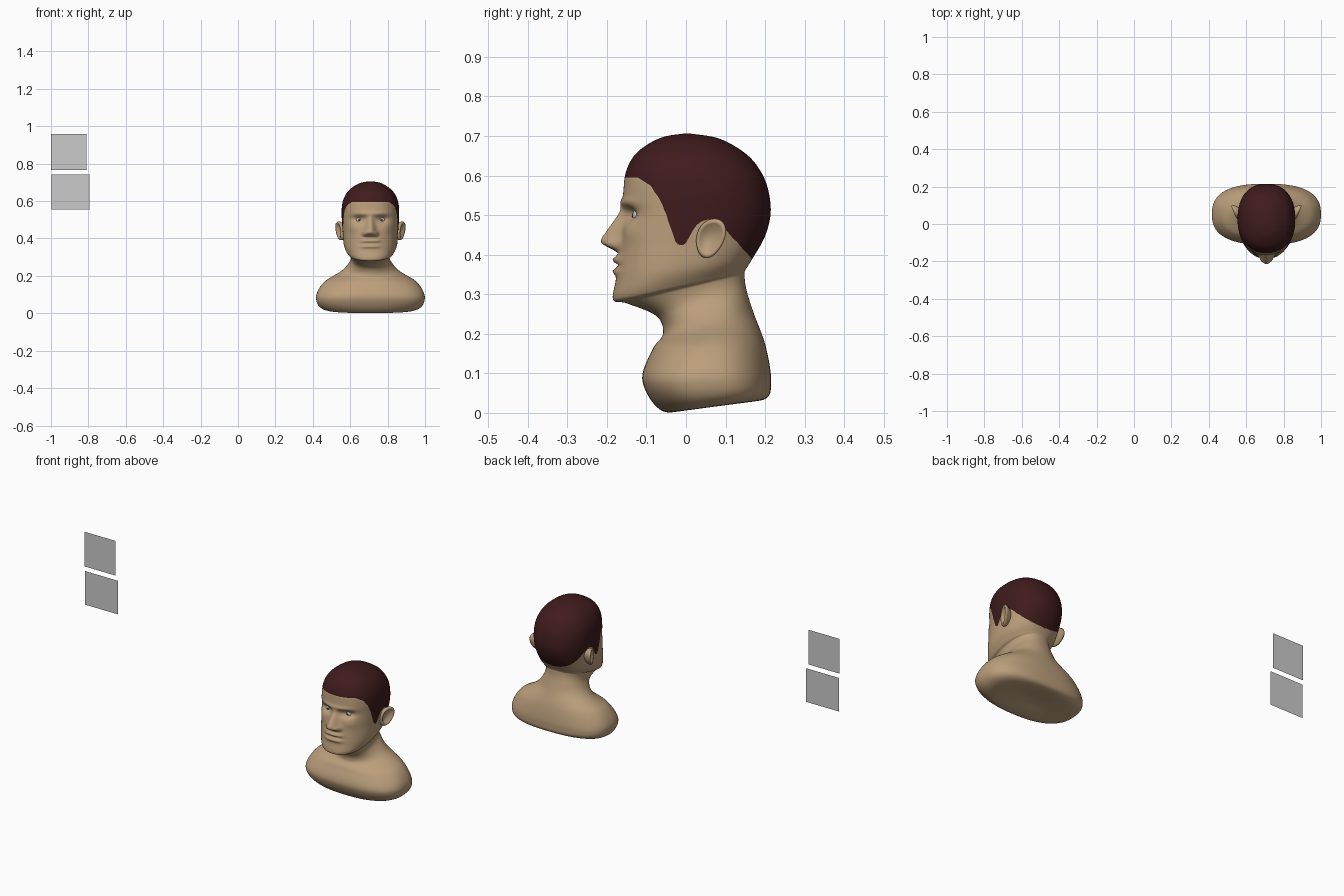
import bpy, bmesh
from math import sin, cos, pi, exp
from mathutils import Vector

if "Cube" in bpy.data.objects:
    bpy.data.objects.remove(bpy.data.objects["Cube"])

CX = 0.708           # bust centre line
SEG, SUB = 192, 12   # loft resolution


def material(name, rgb):
    m = bpy.data.materials.new(name)
    m.diffuse_color = (*rgb, 1)
    m.use_nodes = True
    m.node_tree.nodes["Principled BSDF"].inputs["Base Color"].default_value = m.diffuse_color
    return m


SKIN = material("skin", (0.50, 0.345, 0.20))
HAIR = material("hair_red", (0.05, 0.011, 0.012))
EYE = material("eye_white", (0.60, 0.55, 0.52))
IRIS = material("iris", (0.04, 0.04, 0.05))


def add_object(name, bm, mat=None, smooth=True):
    me = bpy.data.meshes.new(name)
    bm.normal_update()
    for f in bm.faces:
        f.smooth = smooth
    bm.to_mesh(me)
    bm.free()
    ob = bpy.data.objects.new(name, me)
    bpy.context.collection.objects.link(ob)
    if mat:
        me.materials.append(mat)


def skin_rows(bm, rows):
    for a, b in zip(rows, rows[1:]):
        for j in range(len(a)):
            k = (j + 1) % len(a)
            bm.faces.new((a[j], a[k], b[k], b[j]))


# Cross-sections: front y, front z, back y, back z, half width
RINGS = [
    (0.05, 0.025, 0.08, 0.03, 0.02),
    (-0.055, 0.003, 0.195, 0.033, 0.235),
    (-0.11, 0.08, 0.215, 0.08, 0.291),
    (-0.085, 0.160, 0.201, 0.17, 0.250),
    (-0.058, 0.200, 0.172, 0.25, 0.155),
    (-0.075, 0.245, 0.153, 0.31, 0.108),
    (-0.150, 0.277, 0.148, 0.347, 0.106),
    (-0.184, 0.286, 0.150, 0.36, 0.122),
    (-0.177, 0.340, 0.168, 0.39, 0.142),
    (-0.168, 0.425, 0.199, 0.445, 0.148),
    (-0.160, 0.500, 0.214, 0.505, 0.153),
    (-0.158, 0.565, 0.207, 0.567, 0.153),
    (-0.150, 0.615, 0.186, 0.615, 0.142),
    (-0.122, 0.660, 0.150, 0.656, 0.115),
    (-0.065, 0.695, 0.085, 0.693, 0.062),
    (-0.006, 0.706, 0.012, 0.706, 0.006),
]
# Hairline height along y (fringe, sideburn, ear notch, nape)
HAIRLINE = [(-0.4, 0.592), (-0.125, 0.597), (-0.09, 0.575), (-0.06, 0.53),
            (-0.025, 0.43), (-0.012, 0.421), (0.0, 0.43), (0.03, 0.482),
            (0.06, 0.49), (0.096, 0.468), (0.167, 0.388), (0.4, 0.385)]
# Nose projection along z
NOSE = [(0.405, 0), (0.428, 0.047), (0.440, 0.048), (0.505, 0.010), (0.53, 0)]


def lookup(tab, v):
    if v <= tab[0][0]:
        return tab[0][1]
    for (a, fa), (b, fb) in zip(tab, tab[1:]):
        if v <= b:
            return fa + (fb - fa) * (v - a) / (b - a)
    return tab[-1][1]


def catmull(p0, p1, p2, p3, t):
    return [0.5 * (2 * b + (c - a) * t + (2 * a - 5 * b + 4 * c - d) * t * t
                   + (3 * b - a - 3 * c + d) * t ** 3)
            for a, b, c, d in zip(p0, p1, p2, p3)]


def bump(u, c, s):
    return exp(-((u - c) / s) ** 2)


def face_relief(x, y, z):
    """Forward push that models nose, lips, sockets and brow."""
    if y > -0.04 or z < 0.27:
        return 0
    ax = abs(x)
    width = 0.014 + 0.017 * max(0, min(1, (0.51 - z) / 0.08))
    d = lookup(NOSE, z) * exp(-(ax / width) ** 2.4)
    d += 0.013 * bump(ax, 0.03, 0.012) * bump(z, 0.425, 0.012)     # nostrils
    lips = exp(-(ax / 0.05) ** 4)
    d += lips * (0.014 * bump(z, 0.387, 0.010) + 0.011 * bump(z, 0.358, 0.009)
                 - 0.007 * bump(z, 0.372, 0.005))
    d -= 0.022 * bump(ax, 0.062, 0.034) * bump(z, 0.502, 0.019)    # sockets
    d += 0.007 * exp(-(ax / 0.10) ** 4) * bump(z, 0.532, 0.012)    # brow
    d += 0.005 * bump(ax, 0.09, 0.03) * bump(z, 0.455, 0.025)      # cheekbones
    return d


# Loft the whole bust
bm = bmesh.new()
rows = []
n = len(RINGS)
for i in range(n - 1):
    quad = [RINGS[max(0, min(n - 1, i + k))] for k in (-1, 0, 1, 2)]
    for s in range(SUB + (i == n - 2)):
        yf, zf, yb, zb, w = catmull(*quad, s / SUB)
        # squarish chest and head, pointed trapezius section between
        e = 2.3 + 0.3 * bump(zf, 0.06, 0.06) - 0.4 * bump(zf, 0.20, 0.03)
        row = []
        for j in range(SEG):
            a = 2 * pi * j / SEG
            sx, cy = sin(a), -cos(a)
            r = (abs(sx) ** e + abs(cy) ** e) ** (-1 / e)
            t = 0.5 + 0.5 * cy * r
            x, y, z = w * sx * r, yf + (yb - yf) * t, zf + (zb - zf) * t
            row.append(bm.verts.new((CX + x, y - face_relief(x, y, z), z)))
        rows.append(row)
skin_rows(bm, rows)
bm.faces.new(rows[0][::-1])
bm.faces.new(rows[-1])

# Split into hair and skin along a relaxed hairline
for f in bm.faces:
    c = f.calc_center_median()
    f.tag = c.z > lookup(HAIRLINE, c.y)
border = {}
for e in bm.edges:
    if len(e.link_faces) == 2 and e.link_faces[0].tag != e.link_faces[1].tag:
        u, v = e.verts
        border.setdefault(u, []).append(v)
        border.setdefault(v, []).append(u)
for _ in range(5):
    new = {v: (v.co + sum((o.co for o in ns), Vector()) / len(ns)) / 2
           for v, ns in border.items()}
    for v, co in new.items():
        v.co = co
hair_flags = [f.tag for f in bm.faces]
for name, keep, mat in (("hair_cap", True, HAIR), ("head_and_shoulders", False, SKIN)):
    part = bm.copy()
    drop = [f for f, h in zip(part.faces, hair_flags) if h != keep]
    bmesh.ops.delete(part, geom=drop, context='FACES')
    add_object(name, part, mat)
bm.free()

# Ears (tapered oval shells with raised rim and hollow) and eyes, mirrored
EAR_PROFILE = [(0.01, 0.002), (0.6, 0.005), (0.76, 0.014), (0.9, 0.016),
               (1.0, 0.010), (0.98, 0.0), (0.6, -0.03)]
for side, label in ((1, "right"), (-1, "left")):
    bm = bmesh.new()
    loops = []
    for r, h in EAR_PROFILE:
        loop = []
        for i in range(48):
            a = 2 * pi * i / 48
            v = 0.050 * r * sin(a)
            y = 0.062 + 0.036 * r * cos(a) * (1 + 0.15 * sin(a)) + 0.2 * v
            x = 0.142 + 0.40 * (y - 0.025) + h + 0.05 * v
            loop.append(bm.verts.new((CX + side * x, y, 0.441 + v)))
        loops.append(loop)
    skin_rows(bm, loops)
    bm.faces.new(loops[0])
    bmesh.ops.recalc_face_normals(bm, faces=bm.faces)
    add_object(label + "_ear", bm, SKIN)
    for name, r, y, mat in (("eye", 0.018, -0.117, EYE), ("iris", 0.007, -0.1298, IRIS)):
        bm = bmesh.new()
        bmesh.ops.create_uvsphere(bm, u_segments=24, v_segments=16, radius=r)
        bmesh.ops.translate(bm, verts=bm.verts, vec=(CX + side * 0.06, y, 0.499))
        add_object(label + "_" + name, bm, mat)

# Two flat panels standing apart from the bust
for name, x0, x1, z0, z1 in (("upper_panel", -1.0, -0.81, 0.767, 0.96),
                             ("lower_panel", -0.998, -0.795, 0.555, 0.742)):
    bm = bmesh.new()
    bm.faces.new([bm.verts.new((x, 0.08, z)) for x, z in
                  ((x0, z0), (x1, z0), (x1, z1), (x0, z1))])
    add_object(name, bm, smooth=False)
